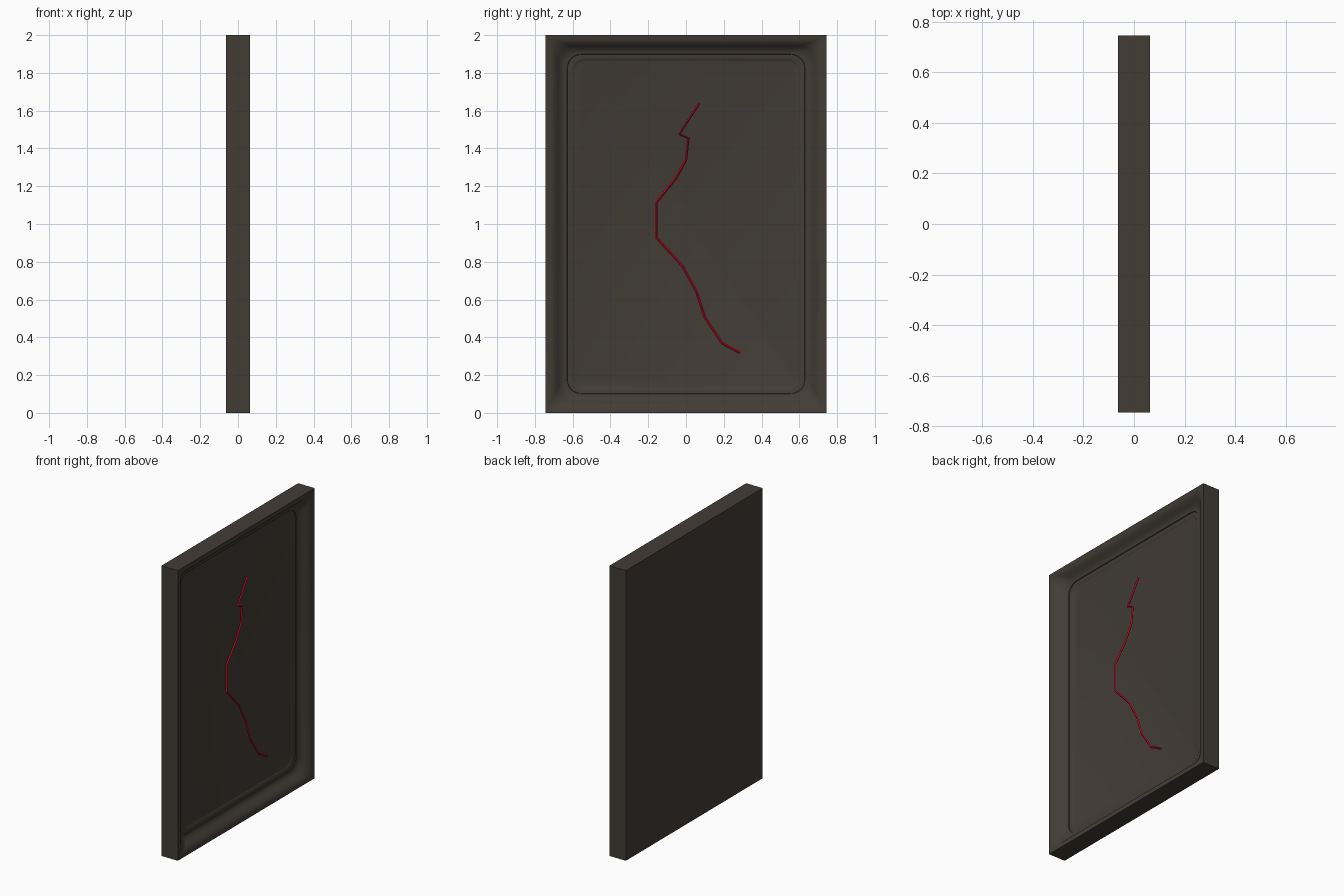
import bpy, bmesh, math

if "Cube" in bpy.data.objects:
    bpy.data.objects.remove(bpy.data.objects["Cube"])

HALF_X, HALF_Y, HALF_Z = 0.063, 0.745, 1.0


def material(name, colour):
    m = bpy.data.materials.new(name)
    m.diffuse_color = (*colour, 1)
    m.use_nodes = True
    m.node_tree.nodes["Principled BSDF"].inputs["Base Color"].default_value = m.diffuse_color
    return m


brown = material("dark_brown", (0.055, 0.046, 0.036))
red = material("red", (0.62, 0.004, 0.02))


def rounded_ring(bm, inset, x, radius, steps=6):
    """Loop of vertices round an inset rectangle with rounded corners."""
    hy, hz = HALF_Y - inset, HALF_Z - inset * 0.88
    ring = []
    for k, (sy, sz) in enumerate([(1, 1), (-1, 1), (-1, -1), (1, -1)]):
        for i in range(steps + 1):
            a = (k + i / steps) * math.pi / 2
            ring.append(bm.verts.new((x,
                                      sy * (hy - radius) + radius * math.cos(a),
                                      1 + sz * (hz - radius) + radius * math.sin(a))))
    return ring


# Slab with dished frame: (inset, depth below the rim, corner radius)
profile = [
    (0.0, 2 * HALF_X, 0.0),      # back edge
    (0.0, 0.0, 0.0),             # rim
    (0.030, 0.004, 0.02),
    (0.050, 0.014, 0.05),
    (0.068, 0.035, 0.07),
    (0.085, 0.052, 0.08),
    (0.100, 0.059, 0.08),
    (0.115, 0.061, 0.075),       # cove bottom
    (0.117, 0.066, 0.073),       # small step
    (0.135, 0.067, 0.065),
    (0.147, 0.069, 0.06),
    (0.153, 0.073, 0.056),
    (0.156, 0.074, 0.055),       # panel edge
]
bm = bmesh.new()
rings = [rounded_ring(bm, i, HALF_X - d, r) for i, d, r in profile]
for a, b in zip(rings, rings[1:]):
    for j in range(len(a)):
        k = (j + 1) % len(a)
        bm.faces.new((a[j], a[k], b[k], b[j]))
bm.faces.new(rings[0])
bm.faces.new(rings[-1])
bmesh.ops.remove_doubles(bm, verts=bm.verts, dist=1e-5)
bmesh.ops.recalc_face_normals(bm, faces=bm.faces)
mesh = bpy.data.meshes.new("framed_panel")
bm.to_mesh(mesh)
bm.free()
mesh.materials.append(brown)
panel = bpy.data.objects.new("framed_panel", mesh)
bpy.context.collection.objects.link(panel)
bpy.context.view_layer.objects.active = panel
panel.select_set(True)
bpy.ops.object.shade_smooth_by_angle(angle=math.radians(35))

# Jagged red line hovering just above the recessed panel
path = [(0.07, 1.64), (-0.035, 1.475), (0.013, 1.455), (0.0, 1.34),
        (-0.055, 1.24), (-0.157, 1.115), (-0.157, 0.928), (-0.02, 0.78),
        (0.056, 0.64), (0.098, 0.51), (0.19, 0.37), (0.285, 0.318)]
curve = bpy.data.curves.new("red_line", 'CURVE')
curve.dimensions = '3D'
curve.bevel_depth = 0.007
curve.bevel_resolution = 0
curve.use_fill_caps = True
spline = curve.splines.new('POLY')
spline.points.add(len(path) - 1)
for p, (y, z) in zip(spline.points, path):
    p.co = (0.021, y, z, 1)
spline.use_smooth = False
curve.materials.append(red)
line = bpy.data.objects.new("red_line", curve)
bpy.context.collection.objects.link(line)
